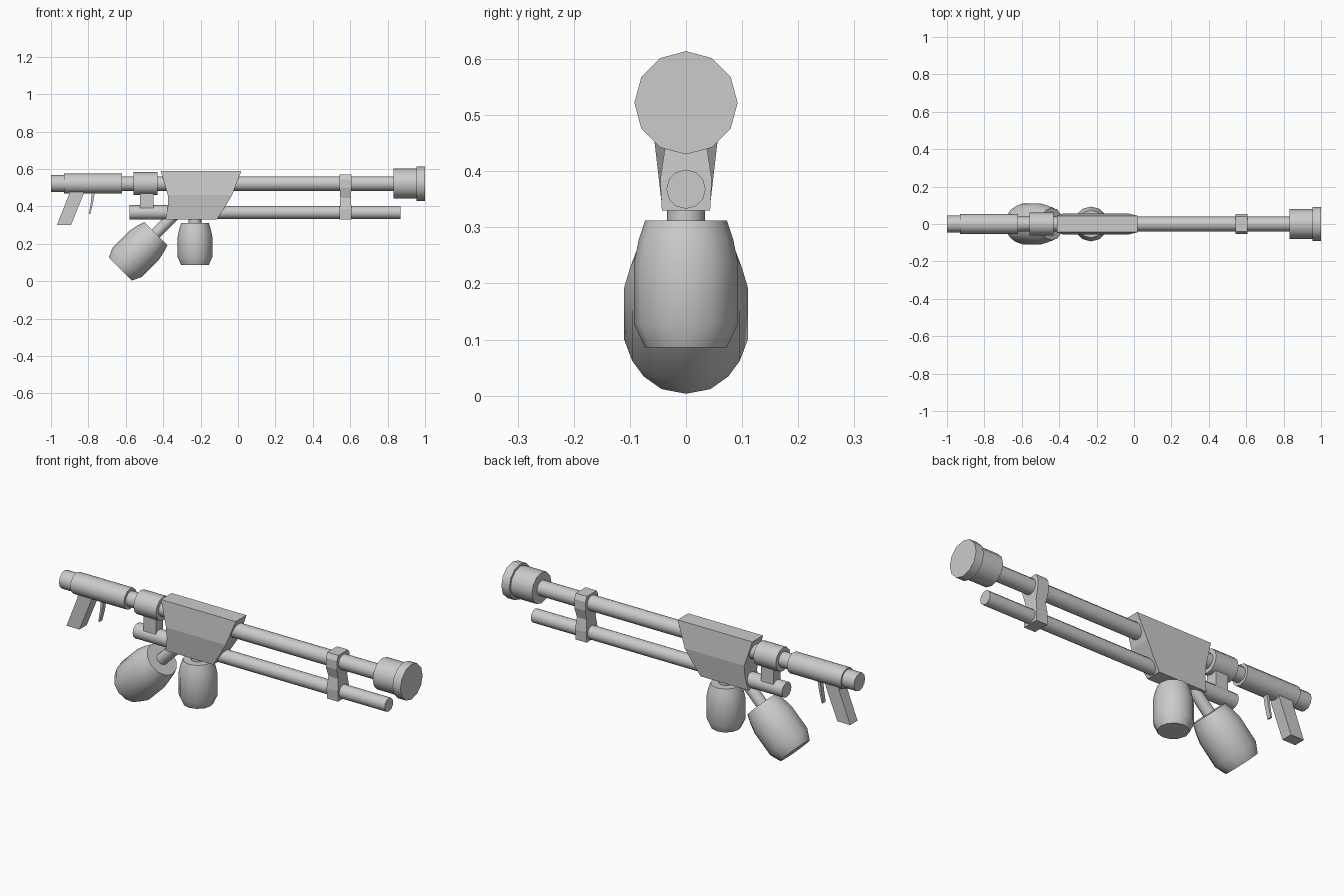
import bpy, bmesh, math
from mathutils import Matrix, Vector

if "Cube" in bpy.data.objects:
    bpy.data.objects.remove(bpy.data.objects["Cube"])

MAIN_Z, LOW_Z = 0.522, 0.368


def finish(name, bm, smooth=False):
    bmesh.ops.recalc_face_normals(bm, faces=bm.faces[:])
    me = bpy.data.meshes.new(name)
    bm.to_mesh(me)
    bm.free()
    ob = bpy.data.objects.new(name, me)
    bpy.context.collection.objects.link(ob)
    if smooth:
        bpy.ops.object.select_all(action='DESELECT')
        ob.select_set(True)
        bpy.context.view_layer.objects.active = ob
        bpy.ops.object.shade_smooth_by_angle(angle=math.radians(35))
    return ob


def loft(name, rings, smooth=False):
    """Skin a list of equal-length point rings and cap both ends."""
    bm = bmesh.new()
    loops = [[bm.verts.new(p) for p in r] for r in rings]
    n = len(loops[0])
    for a, b in zip(loops, loops[1:]):
        for i in range(n):
            j = (i + 1) % n
            bm.faces.new((a[i], a[j], b[j], b[i]))
    bm.faces.new(loops[0])
    bm.faces.new(loops[-1])
    return finish(name, bm, smooth)


def lathe(name, profile, origin, axis, sides=12):
    """Revolve (distance, radius) pairs around an axis in the xz plane."""
    u = Vector(axis).normalized()
    v = Vector((0, 1, 0))
    w = u.cross(v)
    o = Vector(origin)
    angles = [2 * math.pi * i / sides for i in range(sides)]
    return loft(name, [[o + u * d + (v * math.cos(a) + w * math.sin(a)) * r
                        for a in angles] for d, r in profile], True)


def tube(name, x0, x1, r, z):
    return lathe(name, [(x0, r), (x1, r)], (0, 0, z), (1, 0, 0))


def stack(name, sections):
    """Solid from rectangular sections (z, x0, x1, half width)."""
    return loft(name, [[(x0, -h, z), (x1, -h, z), (x1, h, z), (x0, h, z)]
                       for z, x0, x1, h in sections])


# Upper barrel and its sleeves
tube("main_barrel", -0.95, 0.85, 0.039, MAIN_Z)
tube("rear_tip", -1.0, -0.92, 0.046, MAIN_Z)
tube("handle_sleeve", -0.93, -0.62, 0.054, MAIN_Z)
tube("rear_collar", -0.56, -0.43, 0.061, MAIN_Z)
lathe("nozzle", [(0.832, 0.08), (0.955, 0.08), (0.955, 0.092), (1.0, 0.092)],
      (0, 0, MAIN_Z), (1, 0, 0))

# Lower tube
tube("lower_tube", -0.40, 0.87, 0.035, LOW_Z)
tube("lower_tube_end", -0.58, -0.36, 0.039, LOW_Z)
stack("tube_link", [(0.39, -0.525, -0.453, 0.03), (0.48, -0.525, -0.453, 0.03)])

# Receiver body, widest about halfway up
stack("body", [(0.33, -0.388, -0.113, 0.042), (0.40, -0.375, -0.068, 0.050),
               (0.46, -0.375, -0.032, 0.057), (0.59, -0.413, 0.018, 0.044)])

# Waisted clamp joining both tubes
stack("barrel_clamp", [(0.33, 0.543, 0.607, 0.043), (0.385, 0.543, 0.607, 0.046),
                       (0.445, 0.547, 0.603, 0.037), (0.50, 0.543, 0.607, 0.053),
                       (0.545, 0.543, 0.607, 0.053), (0.57, 0.543, 0.607, 0.040)])

# Grip and trigger
stack("grip", [(0.30, -0.968, -0.893, 0.03), (0.46, -0.905, -0.828, 0.03),
               (0.49, -0.90, -0.82, 0.03)])
stack("trigger", [(0.36, -0.797, -0.79, 0.012), (0.42, -0.787, -0.775, 0.012),
                  (0.48, -0.782, -0.765, 0.012)])

# Canisters: one upright, one larger and tilted backwards
canister = [(-0.113, 0.073), (-0.07, 0.093), (0.037, 0.093), (0.08, 0.084), (0.113, 0.073)]
for name, k, origin, axis, neck_len, neck_r in (
        ("upright", 1.0, (-0.23, 0, 0.199), (0, 0, 1), 0.15, 0.034),
        ("tilted", 1.19, (-0.534, 0, 0.160), (1, 0, 1), 0.27, 0.03)):
    lathe(name + "_canister", [(d * k, r * k) for d, r in canister], origin, axis, 12)
    lathe(name + "_neck", [(0.1 * k, neck_r), (neck_len, neck_r)], origin, axis)
